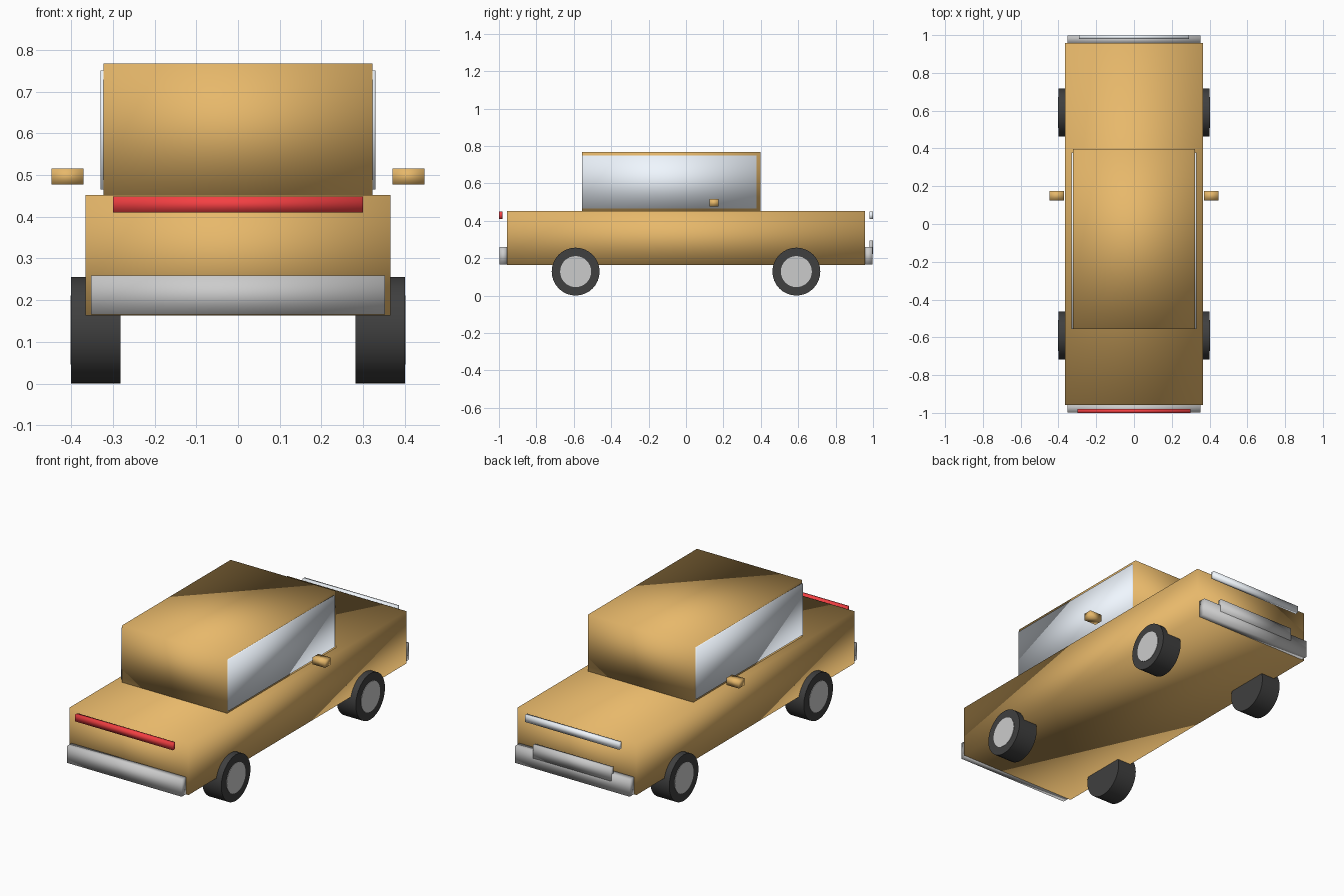
import bpy, math

if "Cube" in bpy.data.objects:
    bpy.data.objects.remove(bpy.data.objects["Cube"])

def material(name, rgb):
    m = bpy.data.materials.new(name)
    m.diffuse_color = (*rgb, 1)
    m.use_nodes = True
    m.node_tree.nodes["Principled BSDF"].inputs["Base Color"].default_value = m.diffuse_color
    return m

PAINT = material("tan_paint", (0.80, 0.48, 0.145))
GLASS = material("glass", (0.87, 0.93, 1.0))
RUBBER = material("rubber", (0.05, 0.05, 0.05))
HUB = material("hub_metal", (0.95, 0.95, 0.97))
CHROME = material("bumper_metal", (0.66, 0.66, 0.66))
RED = material("red_lamp", (0.90, 0.05, 0.055))
WHITE = material("white_lamp", (0.90, 0.95, 1.0))

def box(name, x, y, z, mat):
    """Softly shaded box from (min, max) ranges on each axis."""
    bpy.ops.mesh.primitive_cube_add(size=1, location=[(a + b) / 2 for a, b in (x, y, z)])
    o = bpy.context.object
    o.name = name
    o.scale = [b - a for a, b in (x, y, z)]
    bpy.ops.object.transform_apply(location=False, rotation=False, scale=True)
    bpy.ops.object.shade_smooth()
    o.data.materials.append(mat)
    return o

def disc(name, r, x0, x1, y, z, mat):
    """Cylinder lying along x between x0 and x1."""
    bpy.ops.mesh.primitive_cylinder_add(vertices=32, radius=r, depth=abs(x1 - x0),
                                        location=((x0 + x1) / 2, y, z),
                                        rotation=(0, math.pi / 2, 0))
    o = bpy.context.object
    o.name = name
    o.data.materials.append(mat)
    bpy.ops.object.shade_smooth_by_angle(angle=math.radians(35))
    return o

# Body and cabin
box("body", (-0.366, 0.366), (-0.957, 0.957), (0.163, 0.452), PAINT)
box("cabin", (-0.323, 0.323), (-0.557, 0.397), (0.45, 0.767), PAINT)

# Bumpers, lamps and plate
box("front_bumper", (-0.352, 0.352), (-0.997, -0.955), (0.165, 0.259), CHROME)
box("rear_bumper", (-0.352, 0.352), (0.955, 0.997), (0.165, 0.259), CHROME)
box("red_light_bar", (-0.30, 0.30), (-1.0, -0.98), (0.41, 0.448), RED)
box("white_light_bar", (-0.29, 0.29), (0.98, 1.0), (0.41, 0.448), WHITE)
box("plate", (-0.24, 0.24), (0.98, 1.0), (0.222, 0.295), CHROME)

# Side windows, mirrors and wheels on both sides
for side, s in (("left", -1), ("right", 1)):
    span = lambda a, b: tuple(sorted((s * a, s * b)))
    box(side + "_window", span(0.315, 0.33), (-0.555, 0.378), (0.465, 0.75), GLASS)
    box(side + "_mirror", span(0.37, 0.447), (0.125, 0.175), (0.477, 0.515), PAINT)
    for end, y in (("front", -0.59), ("rear", 0.59)):
        disc(f"{end}_{side}_tyre", 0.128, s * 0.282, s * 0.4, y, 0.128, RUBBER)
        disc(f"{end}_{side}_hub", 0.083, s * 0.35, s * 0.402, y, 0.128, HUB)
